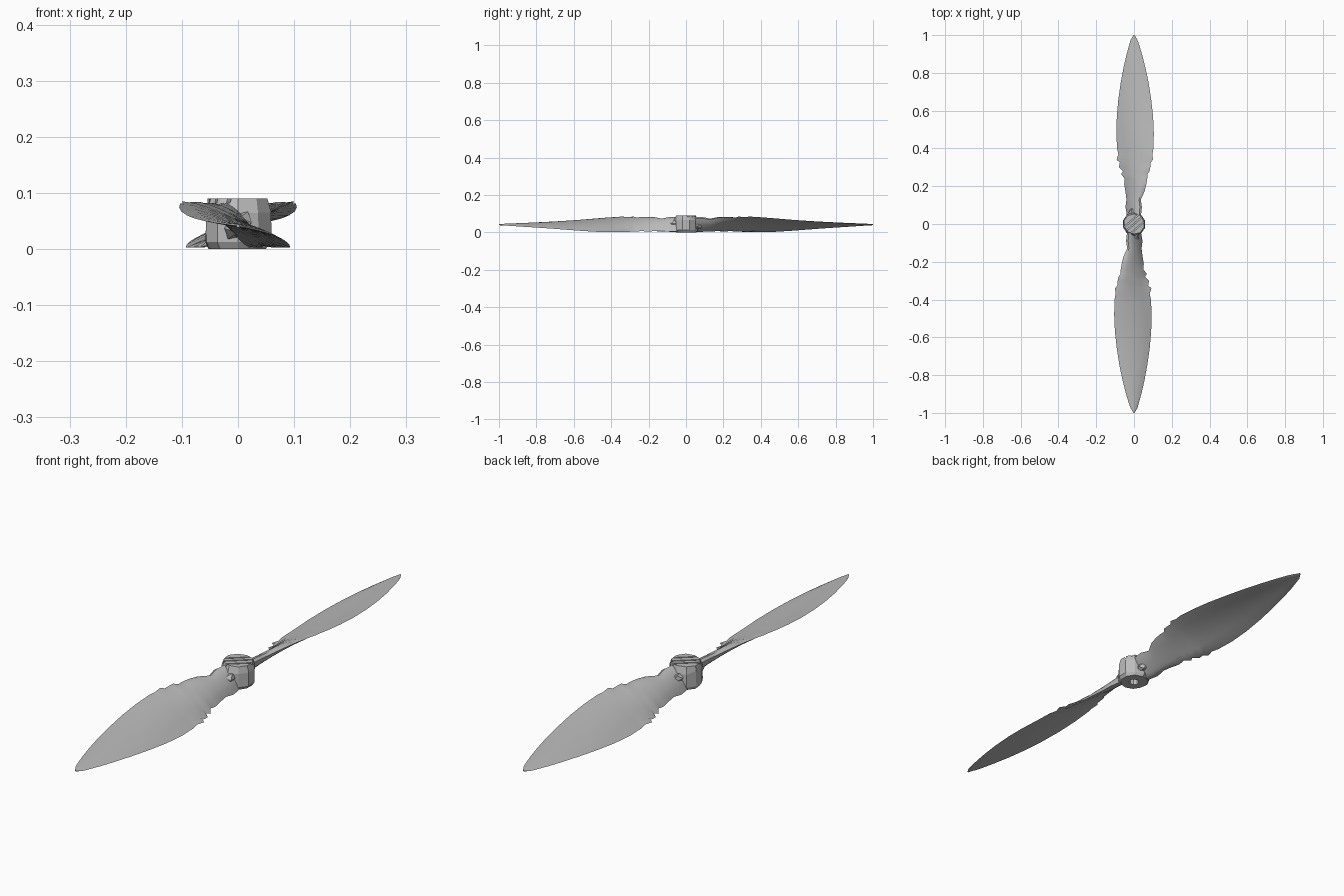
import bpy
import bmesh
import random
from math import sin, cos, tan, pi, radians, tau
from mathutils import Matrix, Vector

random.seed(4)
cube = bpy.data.objects.get("Cube")
if cube:
    bpy.data.objects.remove(cube, do_unlink=True)

grey = bpy.data.materials.new("light grey")
grey.use_nodes = True
grey.diffuse_color = (0.5, 0.5, 0.5, 1)
grey.node_tree.nodes["Principled BSDF"].inputs["Base Color"].default_value = (0.5, 0.5, 0.5, 1)


def make_object(name, bm, smooth_angle=None):
    bmesh.ops.recalc_face_normals(bm, faces=bm.faces)
    mesh = bpy.data.meshes.new(name)
    bm.to_mesh(mesh)
    bm.free()
    mesh.materials.append(grey)
    obj = bpy.data.objects.new(name, mesh)
    bpy.context.collection.objects.link(obj)
    if smooth_angle:
        bpy.ops.object.select_all(action="DESELECT")
        obj.select_set(True)
        bpy.context.view_layer.objects.active = obj
        bpy.ops.object.shade_smooth_by_angle(angle=radians(smooth_angle))
    return obj


def bridge(bm, rings):
    # Join neighbouring closed rings with quads
    for a, b in zip(rings, rings[1:]):
        for i in range(len(a)):
            j = (i + 1) % len(a)
            bm.faces.new((a[i], a[j], b[j], b[i]))


# Blade stations: radius, raised edge x, lowered edge x (with worn notches near the root)
STATIONS = [
    (0.03, -0.035, 0.035), (0.09, -0.042, 0.045), (0.13, -0.036, 0.04),
    (0.17, -0.055, 0.045), (0.21, -0.065, 0.052), (0.24, -0.07, 0.05),
    (0.265, -0.072, 0.068), (0.28, -0.083, 0.058), (0.3, -0.086, 0.08),
    (0.325, -0.088, 0.075), (0.34, -0.1, 0.092), (0.37, -0.098, 0.083),
    (0.4, -0.103, 0.09), (0.48, -0.105, 0.093), (0.57, -0.101, 0.091),
    (0.66, -0.091, 0.083), (0.75, -0.077, 0.07), (0.83, -0.06, 0.055),
    (0.9, -0.042, 0.039), (0.95, -0.027, 0.025), (0.975, -0.018, 0.018), (1.0, -0.003, 0.003),
]


def blade_section(bm, r, high, low, steps=8):
    slope = tan(radians(10 + 37 * (1 - r) ** 2))
    thick = 0.003 + 0.02 * max(0, 1 - r / 0.35) + 0.005 * (1 - r)
    camber = 0.05 * (low - high)

    def point(t, side):
        x = high + (low - high) * t
        bulge = sin(pi * t)
        z = 0.041 - slope * x + camber * (bulge - 0.5) + side * thick * bulge ** 0.5
        return bm.verts.new((x, -r, min(0.085, max(0.003, z))))

    upper = [point(i / steps, 1) for i in range(steps + 1)]
    lower = [point(i / steps, -1) for i in range(steps - 1, 0, -1)]
    return upper + lower


# Twisted blades, the second turned half a circle
for name, angle in (("front_blade", 0), ("back_blade", pi)):
    bm = bmesh.new()
    rings = [blade_section(bm, *s) for s in STATIONS]
    bridge(bm, rings)
    bm.faces.new(rings[0])
    bm.faces.new(rings[-1])
    bmesh.ops.rotate(bm, verts=bm.verts, cent=(0, 0, 0), matrix=Matrix.Rotation(angle, 3, "Z"))
    make_object(name, bm, 40)

# Faceted hub with a blind shaft hole underneath
SIDES = 10
PROFILE = [(0.02, 0.05), (0.02, 0), (0.054, 0), (0.061, 0.012),
           (0.062, 0.068), (0.055, 0.09)]
bm = bmesh.new()
rings = []
for radius, z in PROFILE:
    ring = []
    for i in range(SIDES):
        a = tau * (i + 0.5) / SIDES
        worn = random.uniform(0.94, 1.04)
        shift = random.uniform(-0.006, 0.006) if 0.06 < z < 0.08 else 0
        ring.append(bm.verts.new((radius * worn * cos(a), radius * worn * sin(a), z + shift)))
    rings.append(ring)
bridge(bm, rings)
bm.faces.new(rings[0])
bm.faces.new(rings[-1])
hub = make_object("hub", bm)

# Diagonal grooves cut across the hub top
bm = bmesh.new()
for offset in (-0.026, 0, 0.022):
    place = (Matrix.Rotation(radians(41), 4, "Z")
             @ Matrix.Translation(Vector((0, offset, 0.09)))
             @ Matrix.Diagonal((0.2, 0.006, 0.016, 1)))
    bmesh.ops.create_cube(bm, size=1, matrix=place)
cutter = make_object("groove_cutter", bm)
cutter.hide_render = True
cut = hub.modifiers.new("grooves", "BOOLEAN")
cut.operation = "DIFFERENCE"
cut.solver = "EXACT"
cut.object = cutter
bpy.ops.object.select_all(action="DESELECT")
hub.select_set(True)
bpy.context.view_layer.objects.active = hub
bpy.ops.object.modifier_apply(modifier=cut.name)
bpy.data.objects.remove(cutter, do_unlink=True)

# Broken blade collars where the roots meet the hub
for name, sign in (("front_collar", -1), ("back_collar", 1)):
    bm = bmesh.new()
    place = (Matrix.Translation(Vector((0, sign * 0.06, 0.042)))
             @ Matrix.Rotation(radians(-sign * -35), 4, "Y")
             @ Matrix.Diagonal((0.032, 0.035, 0.022, 1)))
    bmesh.ops.create_icosphere(bm, subdivisions=1, radius=1, matrix=place)
    make_object(name, bm)
